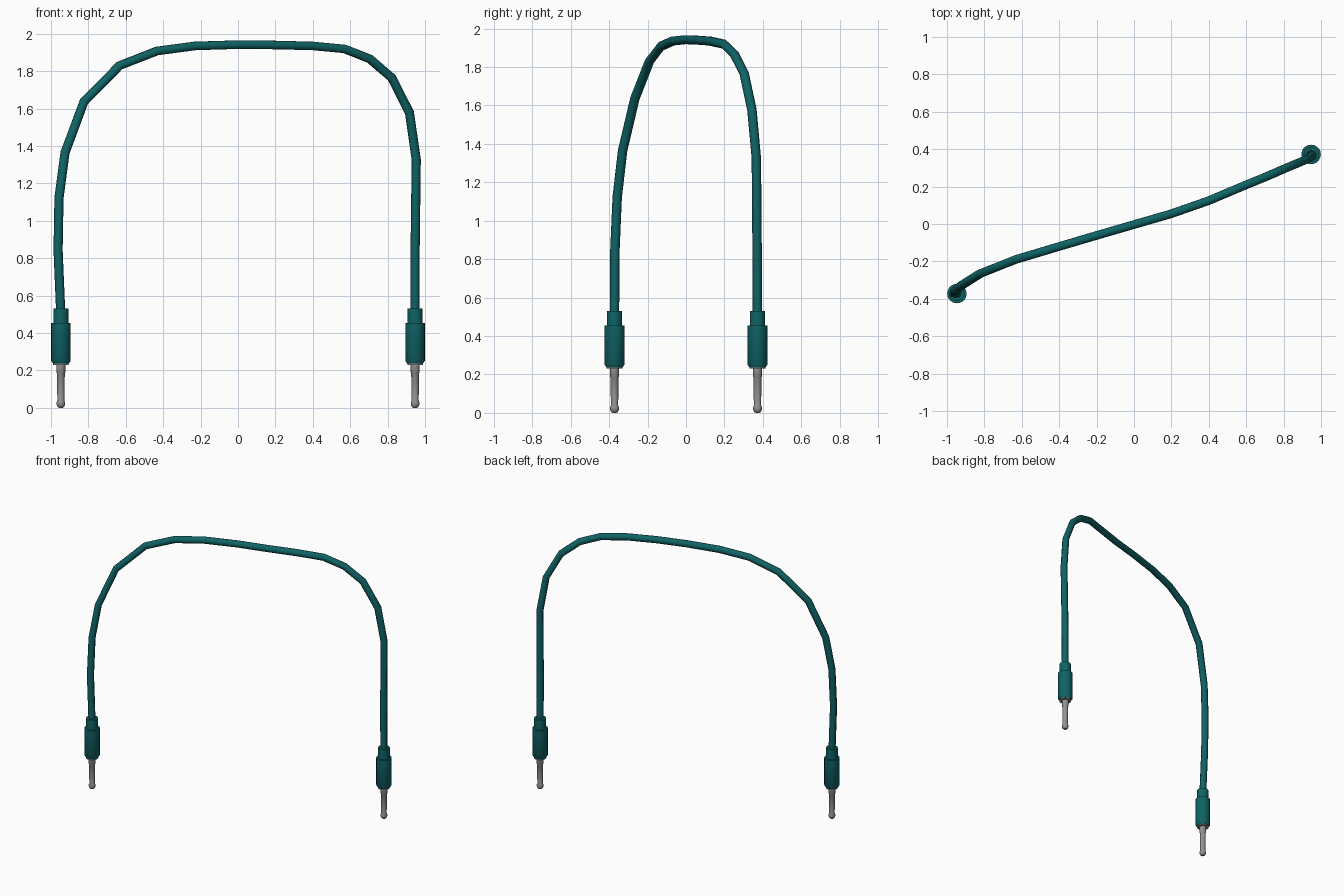
import bpy, math

if "Cube" in bpy.data.objects:
    bpy.data.objects.remove(bpy.data.objects["Cube"])


def material(name, rgb):
    m = bpy.data.materials.new(name)
    m.diffuse_color = (*rgb, 1)
    m.use_nodes = True
    m.node_tree.nodes["Principled BSDF"].inputs["Base Color"].default_value = m.diffuse_color
    return m


TEAL = material("teal rubber", (0.005, 0.125, 0.13))
GREY = material("grey metal", (0.29, 0.29, 0.29))


def finish(obj, mat, angle):
    obj.data.materials.append(mat)
    bpy.ops.object.select_all(action='DESELECT')
    obj.select_set(True)
    bpy.context.view_layer.objects.active = obj
    bpy.ops.object.shade_smooth_by_angle(angle=math.radians(angle))


def lathe(name, profile, x, y, mat, n=20):
    """Capped solid of revolution from (radius, z) pairs, bottom to top."""
    verts = [(r * math.cos(2 * math.pi * i / n), r * math.sin(2 * math.pi * i / n), z)
             for r, z in profile for i in range(n)]
    faces = [(k * n + i, k * n + (i + 1) % n, (k + 1) * n + (i + 1) % n, (k + 1) * n + i)
             for k in range(len(profile) - 1) for i in range(n)]
    faces.append(tuple(reversed(range(n))))
    faces.append(tuple(range((len(profile) - 1) * n, len(profile) * n)))
    me = bpy.data.meshes.new(name)
    me.from_pydata(verts, [], faces)
    obj = bpy.data.objects.new(name, me)
    obj.location = (x, y, 0)
    bpy.context.collection.objects.link(obj)
    finish(obj, mat, 35)


# Plugs at both ends: rubber sleeve with collar, metal pin with rounded tip
SLEEVE = [(.042, .237), (.052, .252), (.052, .455), (.040, .455), (.040, .53)]
PIN = [(.010, .0), (.018, .006), (.023, .018), (.023, .028), (.019, .04),
       (.021, .185), (.024, .19), (.024, .23), (.041, .23), (.041, .238)]
for side, x, y in (("left", -.947, -.372), ("right", .947, .372)):
    lathe(side + "_plug_sleeve", SLEEVE, x, y, TEAL)
    lathe(side + "_plug_pin", PIN, x, y, GREY)

# Cable arching between the plugs
PATH = [(-.947, -.372, .50), (-.95, -.372, .56), (-.962, -.37, .845), (-.957, -.358, 1.123),
        (-.925, -.33, 1.364), (-.824, -.266, 1.636), (-.633, -.19, 1.83),
        (-.433, -.13, 1.908), (-.23, -.07, 1.935), (0, -.003, 1.942),
        (.20, .055, 1.94), (.40, .125, 1.935), (.57, .197, 1.919),
        (.704, .252, 1.866), (.822, .303, 1.765), (.917, .343, 1.578),
        (.953, .366, 1.326), (.947, .37, .85), (.947, .372, .50)]
cu = bpy.data.curves.new("cable_path", 'CURVE')
cu.dimensions = '3D'
cu.bevel_depth = .0245
cu.bevel_resolution = 2
cu.use_fill_caps = True
sp = cu.splines.new('POLY')
sp.points.add(len(PATH) - 1)
for p, co in zip(sp.points, PATH):
    p.co = (*co, 1)
tmp = bpy.data.objects.new("cable_path", cu)
bpy.context.collection.objects.link(tmp)
bpy.context.view_layer.update()
me = bpy.data.meshes.new_from_object(tmp.evaluated_get(bpy.context.evaluated_depsgraph_get()))
bpy.data.objects.remove(tmp)
cable = bpy.data.objects.new("cable", me)
bpy.context.collection.objects.link(cable)
finish(cable, TEAL, 50)
